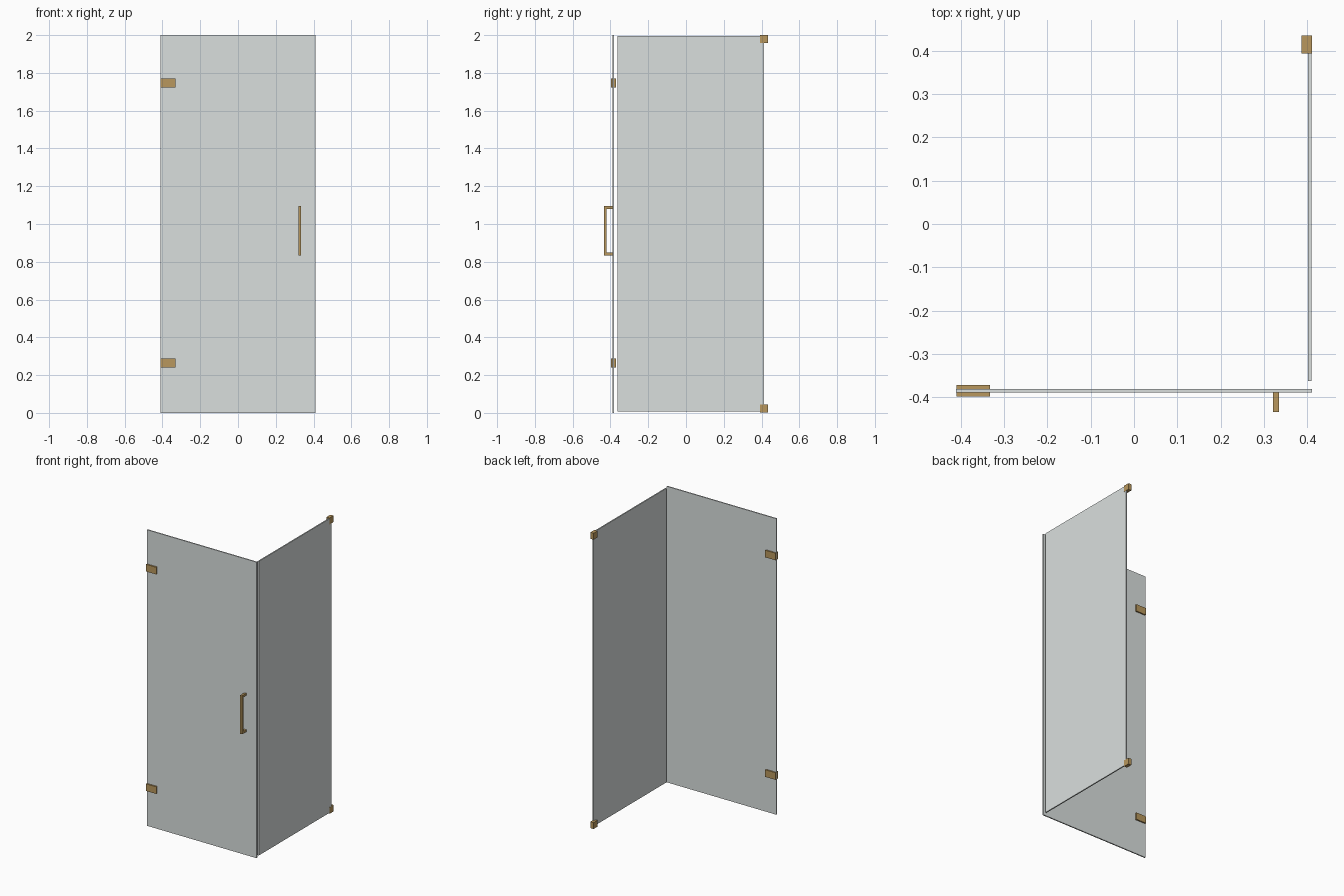
import bpy, bmesh

if "Cube" in bpy.data.objects:
    bpy.data.objects.remove(bpy.data.objects["Cube"])

def material(name, color):
    m = bpy.data.materials.new(name)
    m.diffuse_color = color
    m.use_nodes = True
    m.node_tree.nodes["Principled BSDF"].inputs["Base Color"].default_value = m.diffuse_color
    return m

glass = material("glass", (0.70, 0.74, 0.73, 1))
brass = material("brass", (0.48, 0.31, 0.11, 1))

def add_object(name, bm, mat):
    bmesh.ops.recalc_face_normals(bm, faces=bm.faces)
    me = bpy.data.meshes.new(name)
    bm.to_mesh(me)
    bm.free()
    me.materials.append(mat)
    ob = bpy.data.objects.new(name, me)
    bpy.context.collection.objects.link(ob)
    return ob

def box(name, lo, hi, mat):
    bm = bmesh.new()
    bmesh.ops.create_cube(bm, size=1)
    for v in bm.verts:
        v.co = [(a + b) / 2 + c * (b - a) for a, b, c in zip(lo, hi, v.co)]
    return add_object(name, bm, mat)

# Glass door in front, fixed glass panel on the right
box("door_glass", (-0.41, -0.388, 0), (0.41, -0.380, 2), glass)
box("side_panel_glass", (0.401, -0.362, 0.008), (0.409, 0.413, 1.995), glass)

# Hinges gripping the door's left edge
for name, z in (("lower_hinge", 0.263), ("upper_hinge", 1.746)):
    box(name, (-0.409, -0.398, z - 0.024), (-0.332, -0.371, z + 0.024), brass)

# Wall clamps on the back corners of the side panel
for name, z in (("lower_clamp", 0.002), ("upper_clamp", 1.957)):
    box(name, (0.386, 0.393, z), (0.410, 0.435, z + 0.043), brass)

# Door pull: C-shaped profile in the y-z plane, extruded along x
profile = [(-0.387, 0.834), (-0.434, 0.834), (-0.434, 1.094), (-0.387, 1.094),
           (-0.387, 1.080), (-0.420, 1.080), (-0.420, 0.848), (-0.387, 0.848)]
bm = bmesh.new()
face = bm.faces.new([bm.verts.new((0.320, y, z)) for y, z in profile])
ext = bmesh.ops.extrude_face_region(bm, geom=[face], use_keep_orig=True)
bmesh.ops.translate(bm, vec=(0.014, 0, 0),
                    verts=[g for g in ext["geom"] if isinstance(g, bmesh.types.BMVert)])
add_object("door_handle", bm, brass)
